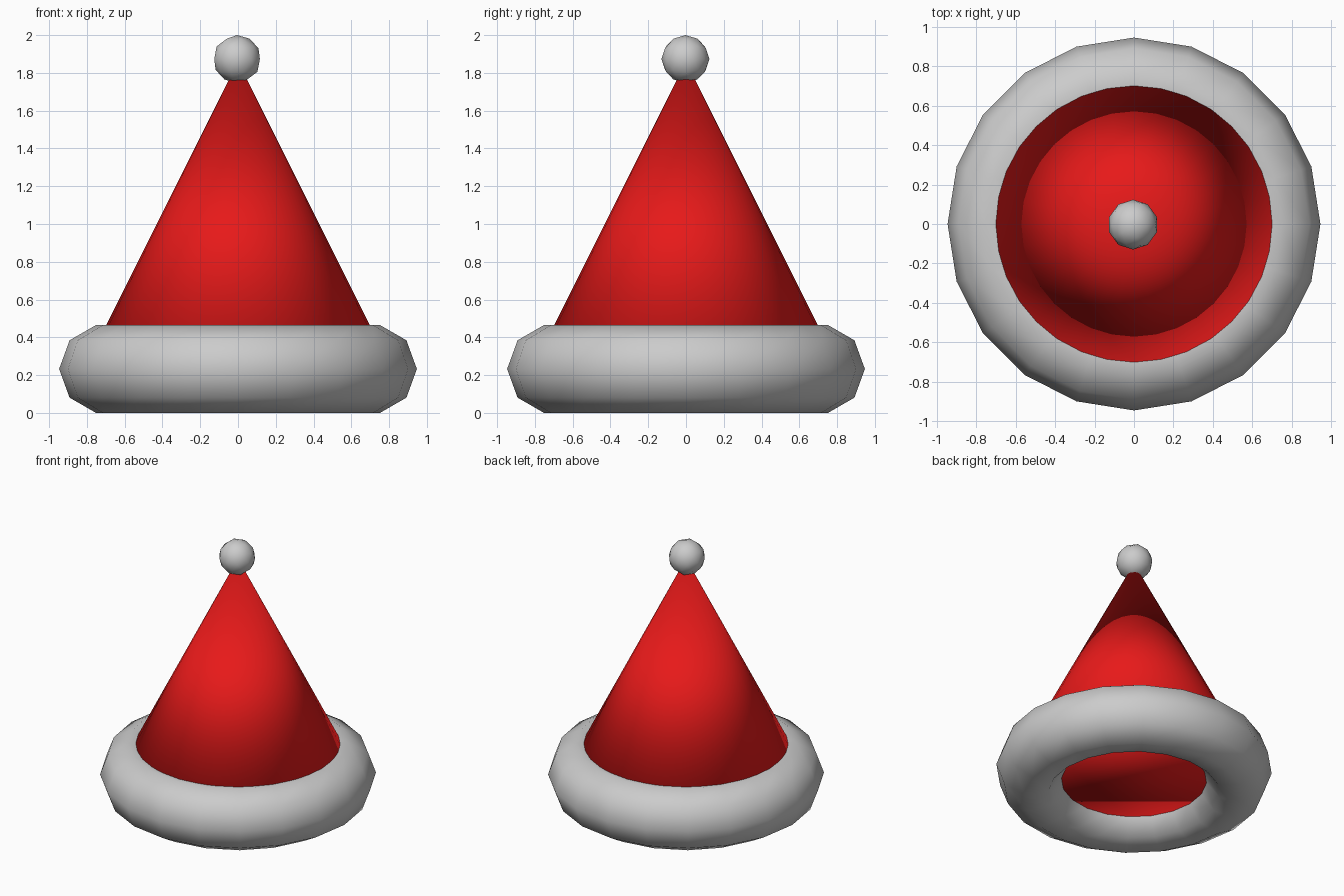
import bpy

if "Cube" in bpy.data.objects:
    bpy.data.objects.remove(bpy.data.objects["Cube"])


def finish(name, material=None):
    """Name the active part and shade it fully smooth."""
    obj = bpy.context.object
    obj.name = name
    obj.data.name = name
    bpy.ops.object.shade_smooth()
    if material:
        obj.data.materials.append(material)
    return obj


red = bpy.data.materials.new("red_felt")
red.diffuse_color = (0.8, 0.01, 0.01, 1)
red.use_nodes = True
red.node_tree.nodes["Principled BSDF"].inputs["Base Color"].default_value = red.diffuse_color

# Closed cone body, its base hidden inside the brim
BASE_Z, APEX_Z = 0.14, 1.86
height = APEX_Z - BASE_Z
bpy.ops.mesh.primitive_cone_add(vertices=32, radius1=height / 2, radius2=0,
                                depth=height,
                                location=(0, 0, BASE_Z + height / 2))
finish("hat_cone", red)

# Low-poly fluffy brim
bpy.ops.mesh.primitive_torus_add(major_segments=20, minor_segments=9,
                                 major_radius=0.711, minor_radius=0.236,
                                 location=(0, 0, 0.2325))
finish("fur_brim")

# Pompom at the tip
bpy.ops.mesh.primitive_ico_sphere_add(subdivisions=2, radius=0.127,
                                      location=(-0.005, -0.003, 1.873))
finish("pompom")
